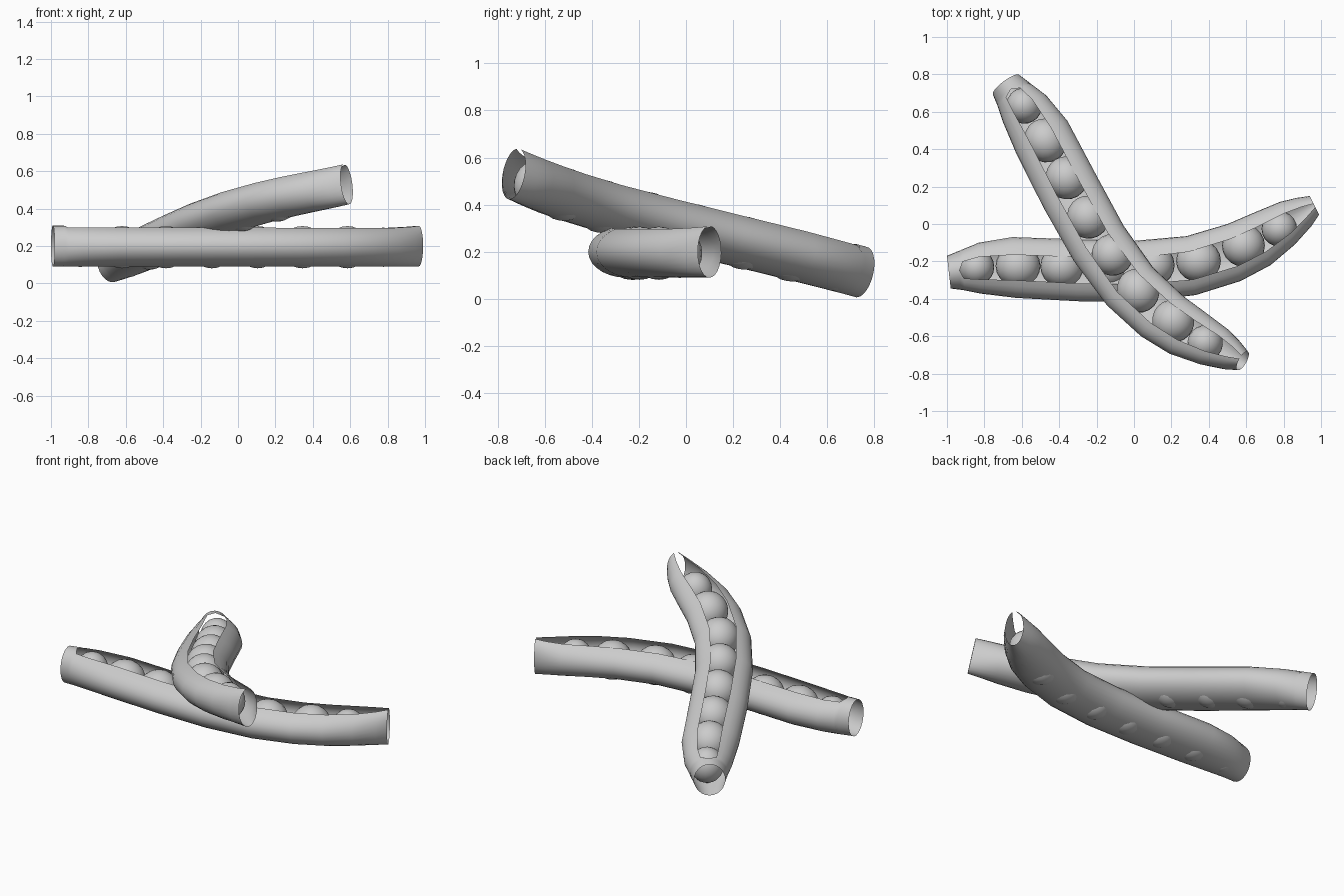
import bpy, bmesh
from math import sin, cos, pi, asin, radians
from mathutils import Vector, Matrix

if "Cube" in bpy.data.objects:
    bpy.data.objects.remove(bpy.data.objects["Cube"])

HALF_H = 0.11
SIDES = 24
# pod stations: left rim x, y, right rim x, y, half width of the slit on top
STATIONS = [
    (-1.0, -.17, -.98, -.345, 0), (-.94, -.145, -.925, -.352, 0),
    (-.92, -.137, -.905, -.355, .045), (-.83, -.10, -.82, -.372, .06),
    (-.65, -.07, -.63, -.395, .068), (-.30, -.082, -.30, -.413, .07),
    (0, -.09, .03, -.415, .07), (.28, -.065, .33, -.38, .075),
    (.50, 0, .57, -.305, .075), (.64, .06, .73, -.22, .07),
    (.78, .118, .86, -.11, .055), (.87, .14, .95, -.01, .03),
    (.94, .15, .99, .05, .01)]
# peas: x, y, radius
PEAS = [(-.843, -.23, .096), (-.62, -.224, .12), (-.385, -.226, .116),
        (-.14, -.232, .116), (.105, -.22, .112), (.345, -.197, .12),
        (.585, -.115, .115), (.777, -.026, .095)]


def finish(bm, name, matrix):
    me = bpy.data.meshes.new(name)
    bm.to_mesh(me)
    bm.free()
    for p in me.polygons:
        p.use_smooth = True
    ob = bpy.data.objects.new(name, me)
    bpy.context.collection.objects.link(ob)
    ob.matrix_world = matrix


def make_shell(name, matrix):
    # open tube slit along the top
    bm = bmesh.new()
    rings = []
    for ax, ay, bx, by, gap in STATIONS:
        a, b = Vector((ax, ay, 0)), Vector((bx, by, 0))
        mid, side = (a + b) / 2, (a - b) / 2
        t0 = asin(gap / side.length)
        ring = []
        for i in range(SIDES + 1):
            t = t0 + (2 * pi - 2 * t0) * i / SIDES
            ring.append(bm.verts.new(mid + side * sin(t) + Vector((0, 0, HALF_H * cos(t)))))
        rings.append(ring)
    for r, s in zip(rings, rings[1:]):
        for i in range(SIDES):
            bm.faces.new((r[i], s[i], s[i + 1], r[i + 1]))
    bmesh.ops.remove_doubles(bm, verts=bm.verts, dist=1e-5)
    bmesh.ops.recalc_face_normals(bm, faces=bm.faces)
    finish(bm, name, matrix)


def make_peas(name, matrix):
    for k, (x, y, r) in enumerate(PEAS):
        bm = bmesh.new()
        bmesh.ops.create_uvsphere(bm, u_segments=20, v_segments=12, radius=1)
        bmesh.ops.scale(bm, vec=(r, min(r, .113), min(r + .01, .113)), verts=bm.verts)
        bmesh.ops.translate(bm, vec=(x, y, -.006), verts=bm.verts)
        finish(bm, f"{name}_{k + 1}", matrix)


# lower pod lies flat, upper pod rests across it
lower = Matrix.Translation((0, 0, .2))
upper = (Matrix.Translation((.023, .035, .325)) @ Matrix.Rotation(radians(-60), 4, 'Z')
         @ Matrix.Rotation(radians(-12.3), 4, 'Y'))
for label, m in (("lower", lower), ("upper", upper)):
    make_shell(label + "_pod", m)
    make_peas(label + "_pea", m)
